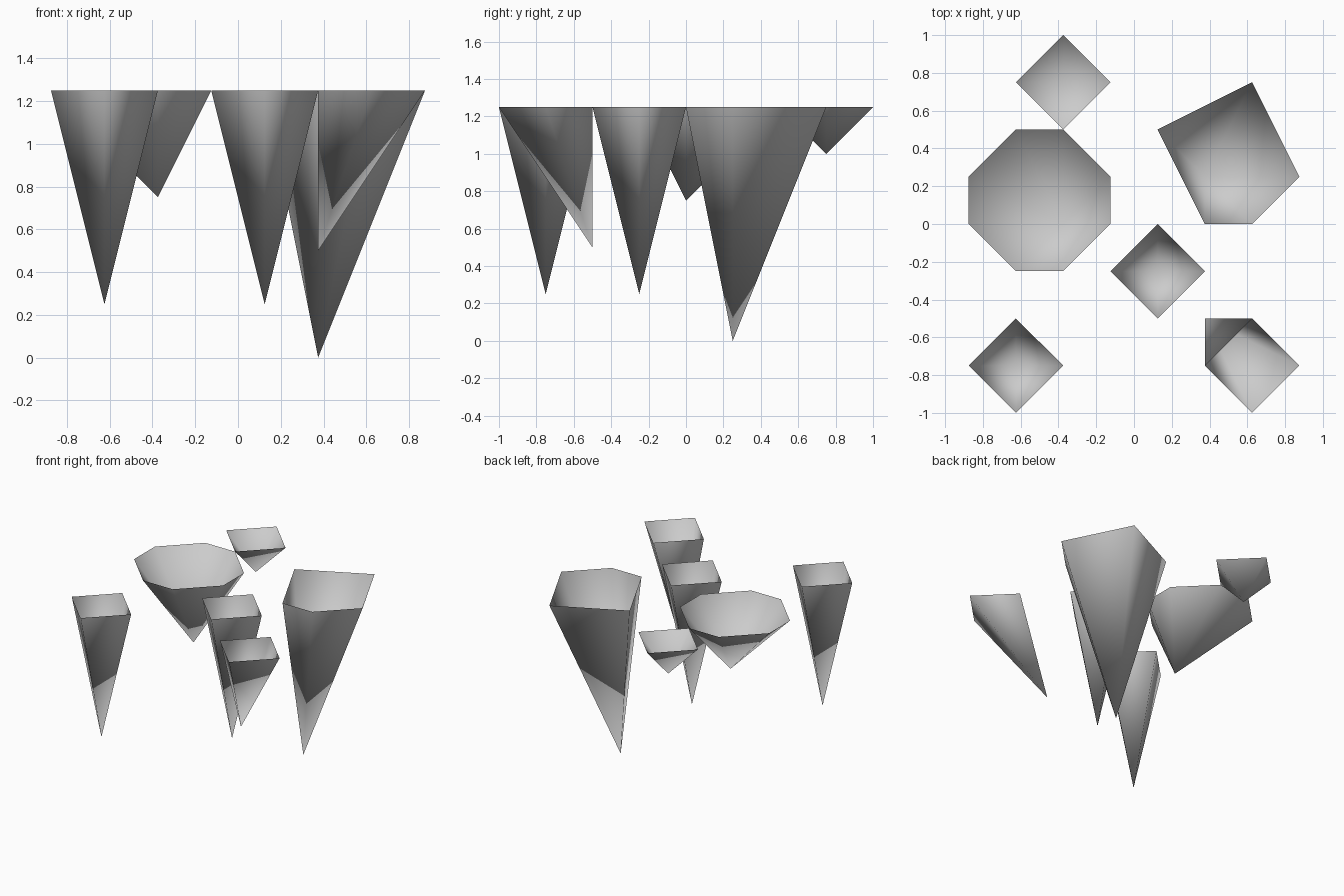
import bpy
import bmesh
from math import cos, sin, tau

if "Cube" in bpy.data.objects:
    bpy.data.objects.remove(bpy.data.objects["Cube"])

RIM_Z = 1.25


def spike(name, rim, tip):
    """Open-topped hanging spike: a counter-clockwise rim converging to one tip."""
    bm = bmesh.new()
    ring = [bm.verts.new((x, y, RIM_Z)) for x, y in rim]
    apex = bm.verts.new(tip)
    for a, b in zip(ring, ring[1:] + ring[:1]):
        face = bm.faces.new((b, a, apex))
        face.smooth = True
    mesh = bpy.data.meshes.new(name)
    bm.to_mesh(mesh)
    bm.free()
    obj = bpy.data.objects.new(name, mesh)
    bpy.context.collection.objects.link(obj)
    return obj


def diamond(cx, cy, r=0.25):
    return [(cx + r * cos(tau * i / 4), cy + r * sin(tau * i / 4)) for i in range(4)]


# Four-sided spikes: rim centre, tip
for name, centre, tip in [
    ("front_left_spike", (-0.625, -0.75), (-0.625, -0.75, 0.25)),
    ("middle_spike", (0.125, -0.25), (0.125, -0.25, 0.25)),
    ("front_right_leaning_spike", (0.625, -0.75), (0.375, -0.5, 0.5)),
    ("back_short_spike", (-0.375, 0.75), (-0.375, 0.75, 1.0)),
]:
    spike(name, diamond(*centre), tip)

# Wide eight-sided spike
spike("wide_spike",
      [(-0.875, 0), (-0.625, -0.25), (-0.375, -0.25), (-0.125, 0),
       (-0.125, 0.25), (-0.375, 0.5), (-0.625, 0.5), (-0.875, 0.25)],
      (-0.375, 0, 0.75))

# Longest five-sided spike, reaching the ground
spike("long_spike",
      [(0.375, 0), (0.625, 0), (0.875, 0.25), (0.625, 0.75), (0.125, 0.5)],
      (0.375, 0.25, 0))
